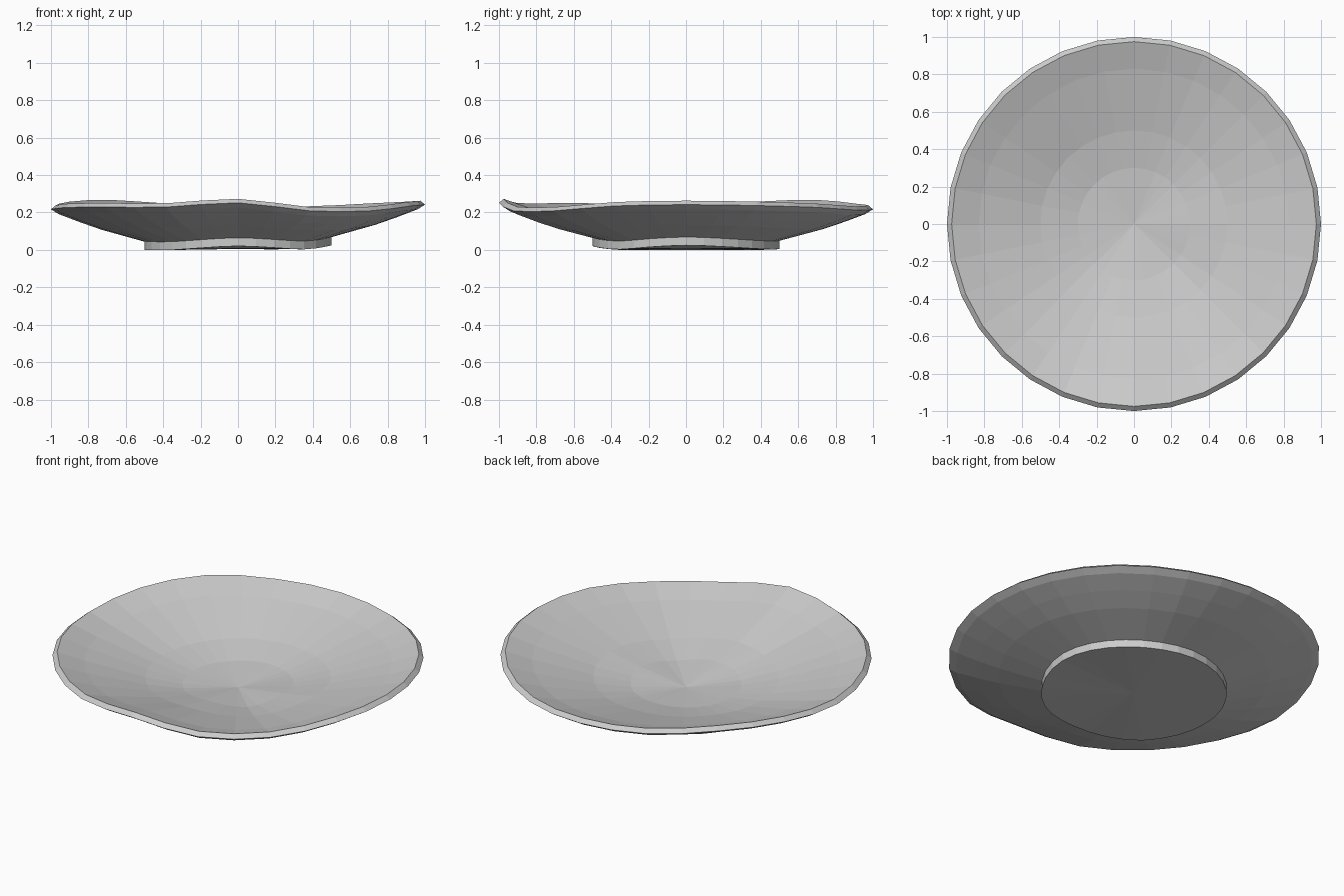
import bpy, bmesh, math

if "Cube" in bpy.data.objects:
    bpy.data.objects.remove(bpy.data.objects["Cube"])

SIDES = 32
# Hand-made wobble: height offsets every 22.5 degrees, starting at +x
RIM = [.025, .02, .01, -.005, 0, .01, .03, .02,
       0, .01, .012, .012, .035, -.008, -.008, .018]
FOOT = [.025, .018, .008, .003, .005, .002, 0, 0,
        0, 0, 0, .011, .021, .012, .003, .016]
# Profile (radius, height, blend from foot to rim wobble): outside, rim, inside
PROFILE = [(.5, 0, 0), (.5, .044, 0), (.73, .108, .5), (.85, .15, .8),
           (.96, .192, 1), (1.0, .217, 1), (.975, .238, 1), (.83, .19, .8),
           (.5, .103, .1), (.3, .066, 0)]


def wave(table, i):
    """Smoothly interpolated wobble for side i."""
    a, b, c, d = (table[(i // 2 + n) % 16] for n in (-1, 0, 1, 2))
    return b if i % 2 == 0 else (9 * (b + c) - a - d) / 16


bm = bmesh.new()
rings = []
for r, z, k in PROFILE:
    ring = []
    for i in range(SIDES):
        t = 2 * math.pi * i / SIDES
        h = max(0, z + (1 - k) * wave(FOOT, i) + k * wave(RIM, i))
        ring.append(bm.verts.new((r * math.cos(t), r * math.sin(t), h)))
    rings.append(ring)

# Walls between rings
for lo, hi in zip(rings, rings[1:]):
    for i in range(SIDES):
        j = (i + 1) % SIDES
        bm.faces.new((lo[i], lo[j], hi[j], hi[i]))

# Closed underside and inner floor
under = bm.verts.new((0, 0, .008))
floor = bm.verts.new((0, 0, .048))
for i in range(SIDES):
    j = (i + 1) % SIDES
    bm.faces.new((rings[0][j], rings[0][i], under))
    bm.faces.new((rings[-1][i], rings[-1][j], floor))

bmesh.ops.recalc_face_normals(bm, faces=bm.faces)
mesh = bpy.data.meshes.new("plate")
bm.to_mesh(mesh)
bm.free()
plate = bpy.data.objects.new("plate", mesh)
bpy.context.collection.objects.link(plate)
